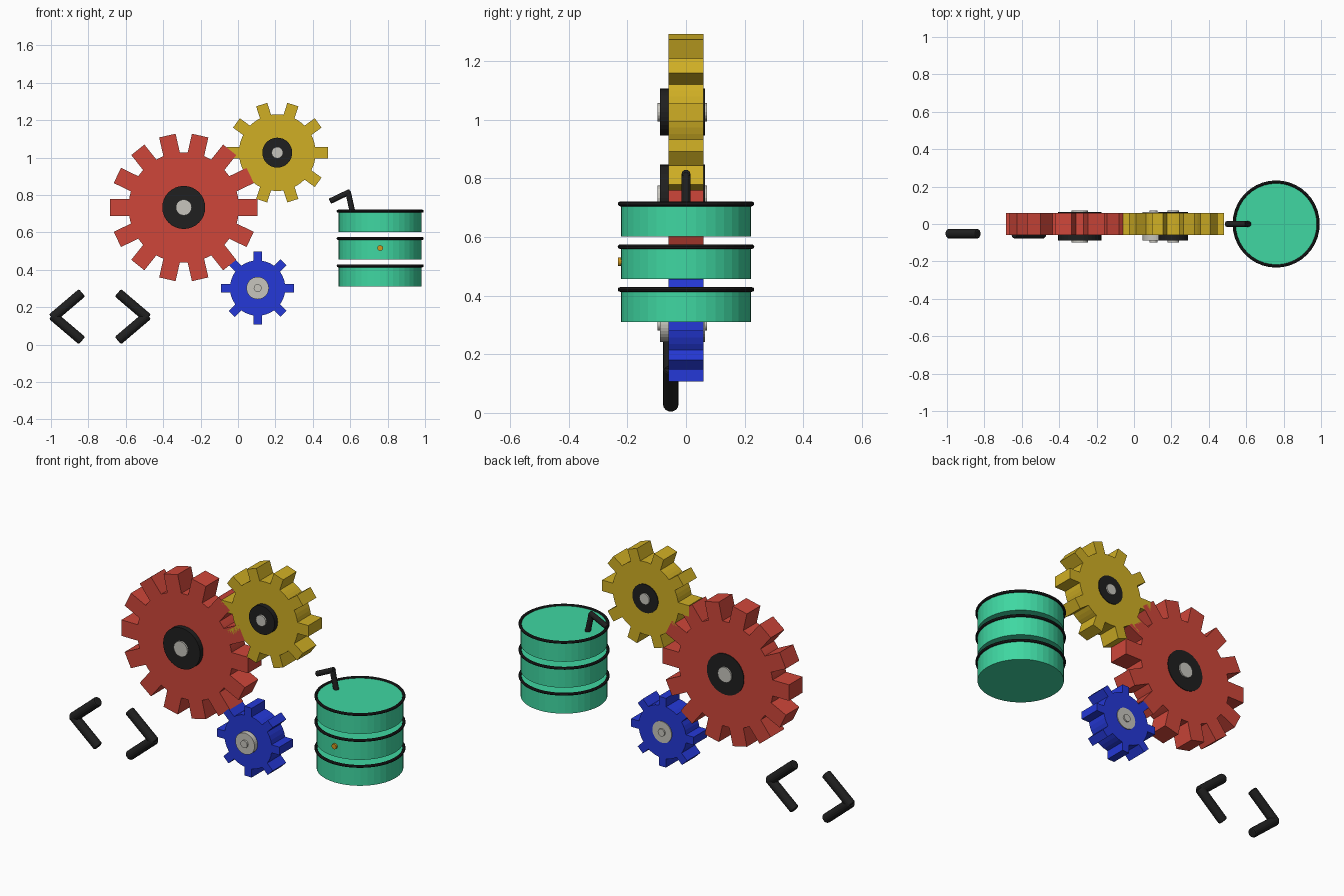
import bpy, bmesh, math
from mathutils import Vector

if "Cube" in bpy.data.objects:
    bpy.data.objects.remove(bpy.data.objects["Cube"])


def material(name, rgb):
    m = bpy.data.materials.new(name)
    m.diffuse_color = (*rgb, 1)
    m.use_nodes = True
    m.node_tree.nodes["Principled BSDF"].inputs["Base Color"].default_value = m.diffuse_color
    return m


RED = material("red", (0.62, 0.062, 0.042))
YELLOW = material("yellow", (0.63, 0.43, 0.018))
BLUE = material("blue", (0.018, 0.04, 0.68))
TEAL = material("teal", (0.05, 0.68, 0.36))
BLACK = material("black", (0.014, 0.014, 0.014))
GREY = material("light grey", (0.57, 0.56, 0.51))
GOLD = material("gold", (0.65, 0.32, 0.015))


def finish(name, bm, mat):
    bmesh.ops.recalc_face_normals(bm, faces=bm.faces)
    me = bpy.data.meshes.new(name)
    bm.to_mesh(me)
    bm.free()
    me.materials.append(mat)
    ob = bpy.data.objects.new(name, me)
    bpy.context.collection.objects.link(ob)
    return ob


def rod(name, a, b, r, mat, sides=32, bevel=0.0):
    """Cylinder between two points, optionally with softened ends."""
    a, b = Vector(a), Vector(b)
    bm = bmesh.new()
    bmesh.ops.create_cone(bm, cap_ends=True, segments=sides, radius1=r,
                          radius2=r, depth=(b - a).length)
    if bevel:
        rims = [e for e in bm.edges if any(len(f.verts) > 4 for f in e.link_faces)]
        bmesh.ops.bevel(bm, geom=rims, offset=bevel, segments=2,
                        affect='EDGES', profile=0.5)
    ob = finish(name, bm, mat)
    ob.location = (a + b) / 2
    ob.rotation_euler = (b - a).to_track_quat('Z', 'Y').to_euler()
    return ob


def gear(name, x, z, teeth, outer, root, width, mat, hub_r, hub_mat, axle_r):
    # toothed disc: parallel-sided teeth joined by root arcs
    pts = []
    half = math.asin(width / 2 / root)
    step = 2 * math.pi / teeth
    for i in range(teeth):
        t = i * step
        c, s = math.cos(t), math.sin(t)
        for u, v in ((root * math.cos(half), -width / 2), (outer, -width / 2),
                     (outer, width / 2), (root * math.cos(half), width / 2)):
            pts.append((u * c - v * s, u * s + v * c))
        for k in (1, 2):
            a = t + half + (step - 2 * half) * k / 3
            pts.append((root * math.cos(a), root * math.sin(a)))
    bm = bmesh.new()
    face = bm.faces.new([bm.verts.new((x + p, -0.06, z + q)) for p, q in pts])
    ext = bmesh.ops.extrude_face_region(bm, geom=[face], use_keep_orig=True)
    bmesh.ops.translate(bm, vec=(0, 0.12, 0),
                        verts=[v for v in ext["geom"] if isinstance(v, bmesh.types.BMVert)])
    finish(name, bm, mat)
    # hub and axle
    rod(name + "_hub", (x, -0.088, z), (x, 0.064, z), hub_r, hub_mat)
    rod(name + "_axle", (x, -0.098, z), (x, 0.072, z), axle_r, GREY, 16)


gear("large_gear", -0.29, 0.733, 14, 0.394, 0.295, 0.09, RED, 0.115, BLACK, 0.043)
gear("medium_gear", 0.21, 1.026, 10, 0.27, 0.205, 0.062, YELLOW, 0.08, BLACK, 0.031)
gear("small_gear", 0.105, 0.302, 8, 0.195, 0.148, 0.045, BLUE, 0.06, GREY, 0.021)

# angle brackets: two short arms each, mirrored about their shared middle
MID, ZC, Y = -0.738, 0.149, -0.052
for side, label in ((-1, "left"), (1, "right")):
    for up, arm in ((1, "upper"), (-1, "lower")):
        rod(f"{label}_bracket_{arm}_arm",
            (MID + side * 0.256, Y, ZC - up * 0.008),
            (MID + side * 0.096, Y, ZC + up * 0.128),
            0.026, BLACK, 16, 0.008)

# barrel: three separate drums, each with a rim ring on top
BX = 0.76
for i, z in enumerate((0.31, 0.456, 0.602)):
    rod(f"drum_{i + 1}", (BX, 0, z), (BX, 0, z + 0.11), 0.222, TEAL, 40)
    bpy.ops.mesh.primitive_torus_add(major_segments=40, minor_segments=8,
                                     major_radius=0.225, minor_radius=0.008,
                                     location=(BX, 0, z + 0.111))
    ring = bpy.context.object
    ring.name = f"drum_rim_{i + 1}"
    ring.data.materials.append(BLACK)

# small stud on the middle drum
rod("stud", (BX, -0.232, 0.516), (BX, -0.21, 0.516), 0.015, GOLD, 16)

# bent spout on top of the barrel
rod("spout_stem", (0.613, 0, 0.705), (0.588, 0, 0.818), 0.015, BLACK, 12, 0.005)
rod("spout_arm", (0.6, 0, 0.818), (0.491, 0, 0.766), 0.015, BLACK, 12, 0.005)
